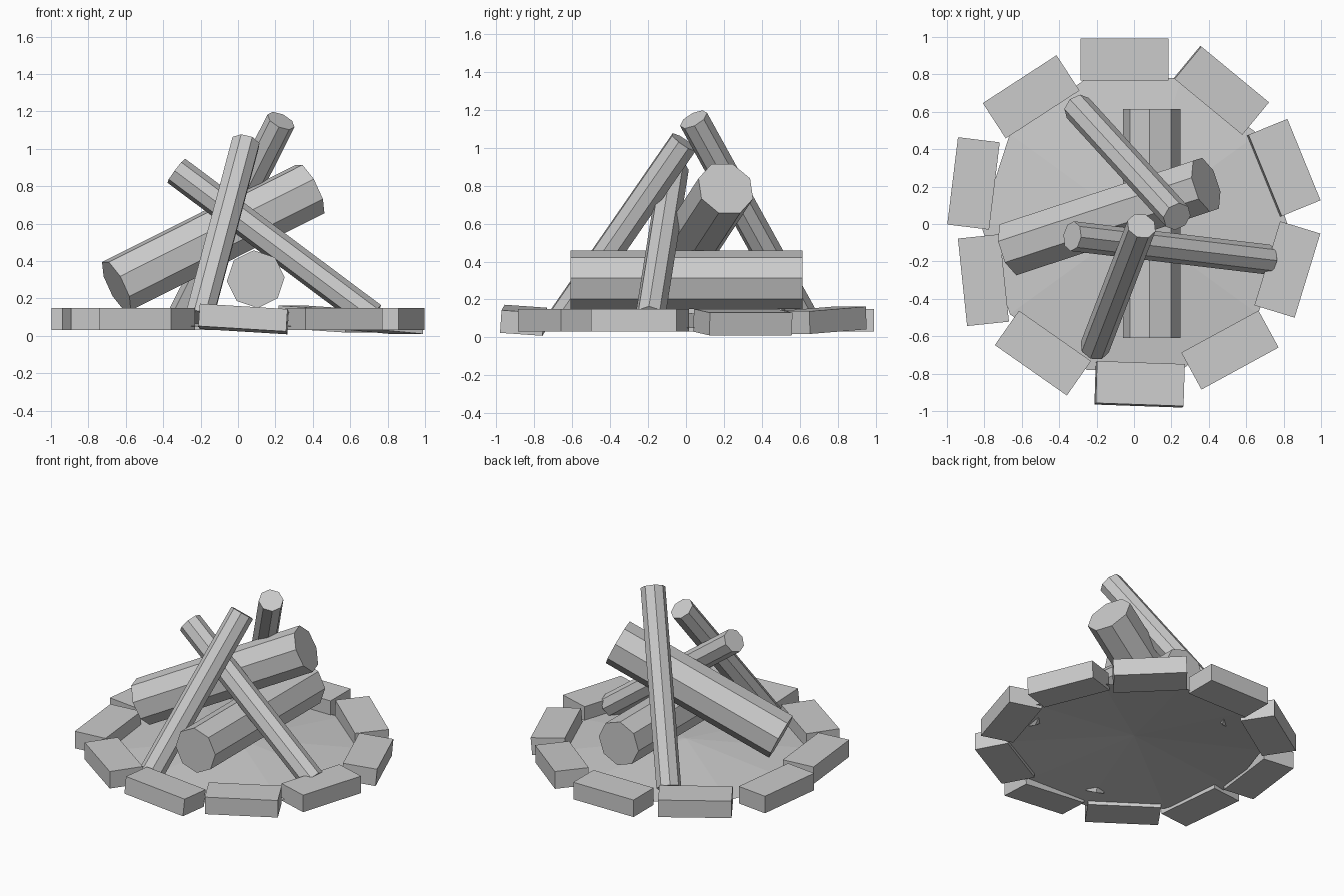
import bpy, math
from mathutils import Vector, Euler

if "Cube" in bpy.data.objects:
    bpy.data.objects.remove(bpy.data.objects["Cube"], do_unlink=True)

# One plain grey for everything
GREY = (0.6, 0.6, 0.6, 1)
grey = bpy.data.materials.new("plain_grey")
grey.use_nodes = True
grey.diffuse_color = GREY
grey.node_tree.nodes["Principled BSDF"].inputs["Base Color"].default_value = GREY


def finish(name):
    obj = bpy.context.object
    obj.name = name
    obj.data.materials.append(grey)
    return obj


def log(name, low, high, radius, roll=0):
    """Eight-sided log between the centres of its two ends."""
    low, high = Vector(low), Vector(high)
    axis = high - low
    bpy.ops.mesh.primitive_cylinder_add(vertices=8, radius=radius, depth=axis.length)
    obj = finish(name)
    obj.rotation_mode = 'QUATERNION'
    spin = Euler((0, 0, math.radians(roll))).to_quaternion()
    obj.rotation_quaternion = axis.to_track_quat('Z', 'Y') @ spin
    obj.location = (low + high) / 2


def stone(name, x, y, turn, z=0.09, tilt=(0, 0)):
    """Flat block lying on the rim, turned about z and slightly tilted."""
    bpy.ops.mesh.primitive_cube_add(size=1)
    obj = finish(name)
    obj.scale = (0.47, 0.225, 0.12)
    obj.rotation_euler = [math.radians(a) for a in (*tilt, turn)]
    obj.location = (x, y, z)


# Shallow ash mound, an open ten-sided cone
bpy.ops.mesh.primitive_cone_add(vertices=10, radius1=0.82, radius2=0, depth=0.08,
                                end_fill_type='NOTHING', location=(0, 0, 0.09),
                                rotation=(0, 0, math.radians(18)))
finish("ash_mound")

# Ring of stones
ring = [(-0.05, 0.88, 0), (0.82, -0.243, 73), (0.513, -0.674, 28.6),
        (-0.487, -0.69, -35), (-0.805, -0.30, -84), (-0.858, 0.217, 83),
        (-0.55, 0.68, 33)]
for i, (x, y, turn) in enumerate(ring):
    stone(f"ring_stone_{i + 1}", x, y, turn)
stone("tilted_stone_front", 0.03, -0.857, -2, tilt=(-4, 3.5))
stone("tilted_stone_back", 0.467, 0.715, -39.5, tilt=(0, 3))
stone("tilted_stone_side", 0.80, 0.30, -67.8, z=0.08, tilt=(-5, 0))

# Thick logs
log("lying_log", (0.095, 0.615, 0.303), (0.095, -0.61, 0.303), 0.155, roll=4)
log("thick_leaning_log", (-0.65, -0.13, 0.265), (0.385, 0.21, 0.785), 0.155, roll=22.5)

# Thin logs leaning together
log("thin_log_front", (-0.21, -0.66, 0.09), (0.04, -0.01, 1.03), 0.08)
log("thin_log_side", (0.718, -0.19, 0.10), (-0.33, -0.065, 0.883), 0.08)
log("thin_log_back", (-0.30, 0.62, 0.10), (0.23, 0.04, 1.15), 0.08)
